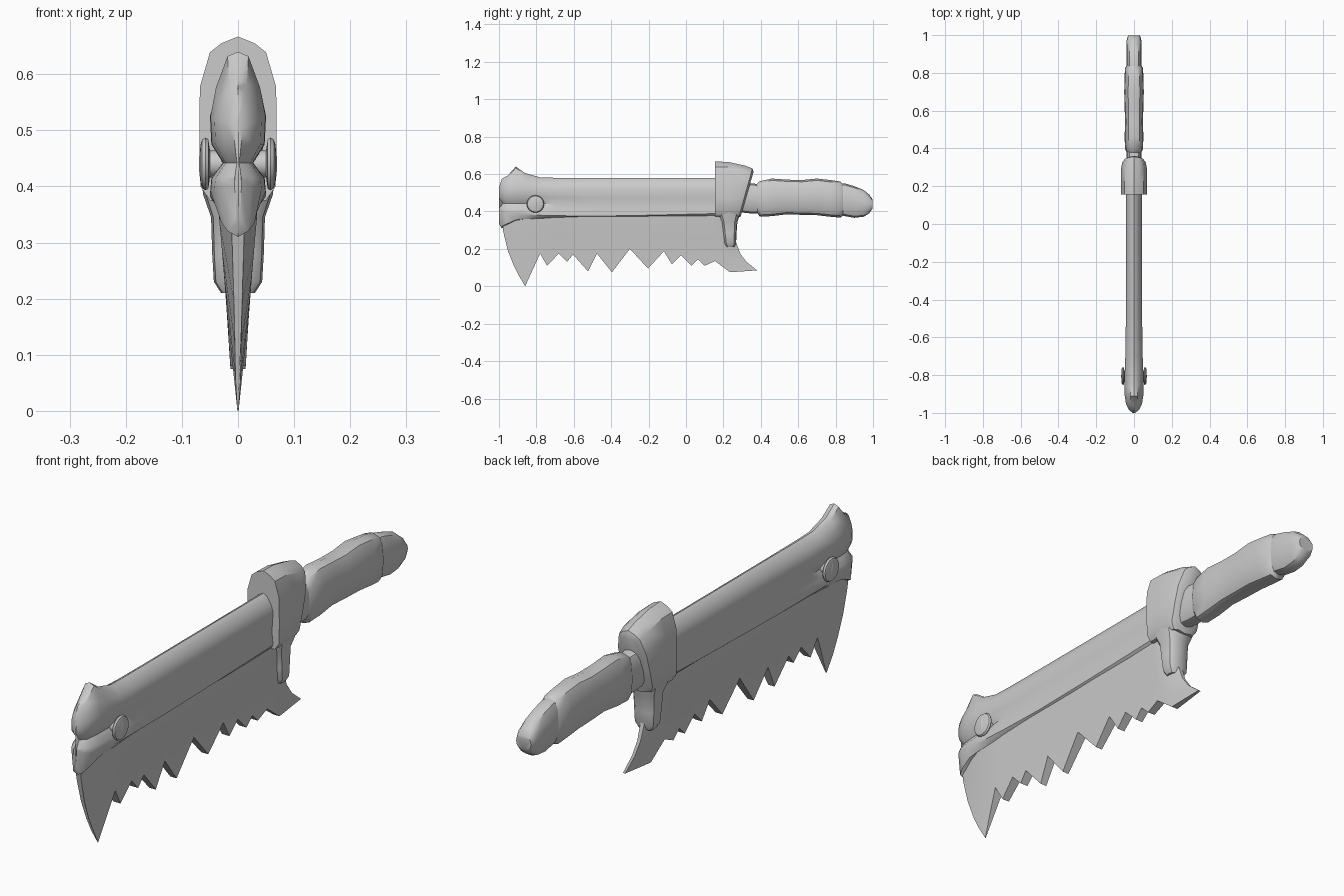
import bpy, bmesh
from math import cos, sin, pi, copysign
from mathutils import Matrix

if "Cube" in bpy.data.objects:
    bpy.data.objects.remove(bpy.data.objects["Cube"])


def finish(name, bm, angle=35):
    bmesh.ops.remove_doubles(bm, verts=bm.verts, dist=0.0004)
    bmesh.ops.recalc_face_normals(bm, faces=bm.faces)
    me = bpy.data.meshes.new(name)
    bm.to_mesh(me)
    bm.free()
    ob = bpy.data.objects.new(name, me)
    bpy.context.collection.objects.link(ob)
    bpy.ops.object.select_all(action='DESELECT')
    ob.select_set(True)
    bpy.context.view_layer.objects.active = ob
    bpy.ops.object.shade_smooth_by_angle(angle=angle * pi / 180)
    return ob


def loft(name, rings, angle=35):
    """Skin a row of closed rings and cap both ends."""
    bm = bmesh.new()
    vs = [[bm.verts.new(p) for p in r] for r in rings]
    n = len(rings[0])
    for a, b in zip(vs, vs[1:]):
        for i in range(n):
            j = (i + 1) % n
            bm.faces.new((a[i], a[j], b[j], b[i]))
    bm.faces.new(vs[0])
    bm.faces.new(vs[-1])
    return finish(name, bm, angle)


def mirrored(half):
    """Half section on +x, completed on -x."""
    return half + [(-x, y, z) for x, y, z in reversed(half) if x > 1e-6]


def interp(x, pts):
    for (x0, v0), (x1, v1) in zip(pts, pts[1:]):
        if x <= x1:
            return v0 + (v1 - v0) * max(0, (x - x0) / (x1 - x0))
    return pts[-1][1]


def oval(n, power):
    f = lambda v: copysign(abs(v) ** power, v)
    return [(f(cos(2 * pi * i / n)), f(sin(2 * pi * i / n))) for i in range(n)]


# Toothed lower blade: one column per tooth corner, curved at tip and heel
teeth = [(-.86, .0), (-.78, .175), (-.743, .11), (-.68, .175), (-.636, .13),
         (-.604, .17), (-.524, .08), (-.476, .175), (-.396, .075), (-.30, .20),
         (-.203, .095), (-.118, .187), (-.075, .117), (-.027, .165), (.03, .11),
         (.064, .144), (.10, .11), (.155, .135), (.235, .075), (.38, .085)]
thickness = [(0, .003), (.03, .012), (.09, .014), (.2, .021), (.37, .036)]
columns = []
for k, (yb, zb) in enumerate(teeth):
    yt, bend, thin = yb, 1, 1
    if k == 0:
        yt, bend, thin = -.985, 2, .35
    elif k == 1:
        yt = -.88
    elif k == len(teeth) - 1:
        yt, bend, thin = .26, 4, .35
    half = []
    for t in (0, .25, .5, .7, .85, 1):
        z = .39 + (zb - .39) * t
        half.append((interp(z, thickness) * thin, yt + (yb - yt) * t ** bend, z))
    columns.append(mirrored(half))
loft("toothed_blade", columns)

# Thick spine with front horn, front notch and groove
# y, top z, shoulder z, half width, groove half width, ledge z, bottom z
spine = [(-1.0, .53, .50, .006, .002, .40, .335), (-.985, .575, .515, .026, .012, .40, .31),
         (-.955, .59, .52, .042, .022, .395, .325), (-.91, .64, .525, .049, .026, .39, .345),
         (-.86, .605, .525, .050, .027, .385, .35), (-.78, .582, .525, .049, .028, .38, .352),
         (-.70, .58, .52, .046, .036, .378, .355), (-.5, .58, .52, .043, .037, .375, .36),
         (-.2, .58, .52, .042, .037, .38, .36), (.2, .58, .52, .042, .037, .39, .36)]
rings = []
for y, top, sh, w, g, led, bot in spine:
    notch = .022 if y < -.98 else 0
    rings.append(mirrored([
        (0, y, top), (w * .38, y, top - .008), (w * .8, y, (top + sh) / 2 - .006),
        (w, y, sh), (w * .95, y, .475), (g, y + notch, .442), (w * .95, y, .415),
        (w, y, led), (w * .7, y, bot + .01), (0, y, bot)]))
loft("blade_spine", rings)

# Guard collar, rear face leaning back
rings = []
for y, lean, top, s in [(.155, 0, .667, 1), (.21, .05, .665, 1), (.265, .2, .645, 1),
                        (.288, .28, .63, .9), (.297, .29, .612, .6)]:
    prof = [(0, top), (.03, top - .012), (.05, top - .028), (.068, top - .09),
            (.069, .47), (.067, .40), (.05, .375), (0, .37)]
    rings.append(mirrored([(x * s, y + lean * (z - .39), z) for x, z in prof]))
loft("guard_collar", rings)

# Guard lower prong
loft("guard_prong", [[(w * u, (a + b) / 2 + (b - a) / 2 * v, z) for u, v in oval(12, .6)]
     for z, a, b, w in [(.42, .165, .295, .066), (.385, .17, .29, .062), (.345, .188, .275, .048),
                        (.28, .198, .27, .046), (.23, .205, .268, .043), (.21, .215, .26, .03)]])


# Handle: neck, grip and pommel   (y, bottom z, top z, half width)
def handle(name, stations):
    loft(name, [[(w * u, y, (a + b) / 2 + (b - a) / 2 * v) for u, v in oval(12, .75)]
                for y, a, b, w in stations], 40)


handle("handle_neck", [(.25, .40, .57, .042), (.34, .39, .55, .04), (.42, .39, .545, .04)])
handle("handle_grip", [(.375, .40, .545, .036), (.395, .372, .562, .047), (.46, .375, .576, .05),
                       (.54, .385, .57, .047), (.62, .382, .568, .05), (.70, .38, .576, .052),
                       (.77, .372, .568, .05), (.825, .367, .56, .048), (.842, .38, .545, .038)])
handle("handle_pommel", [(.81, .385, .55, .038), (.85, .375, .55, .041), (.90, .366, .535, .041),
                         (.95, .372, .515, .040), (.98, .39, .49, .038), (.997, .415, .465, .032)])

# Bolts on both sides: stem, rounded head and lens shaped ridge
for side, s in (("right", 1), ("left", -1)):
    prof = [(.02, .024), (.05, .024), (.053, .044), (.058, .047), (.064, .043), (.067, .034)]
    loft(side + "_bolt", [[(s * x, -.805 + r * cos(a * pi / 8), .44 + r * sin(a * pi / 8))
                           for a in range(16)] for x, r in prof])
    bm = bmesh.new()
    bmesh.ops.create_uvsphere(bm, u_segments=10, v_segments=8, radius=1,
                              matrix=Matrix.Translation((s * .062, -.805, .44))
                              @ Matrix.Diagonal((.008, .010, .040, 1)))
    finish(side + "_bolt_ridge", bm)
